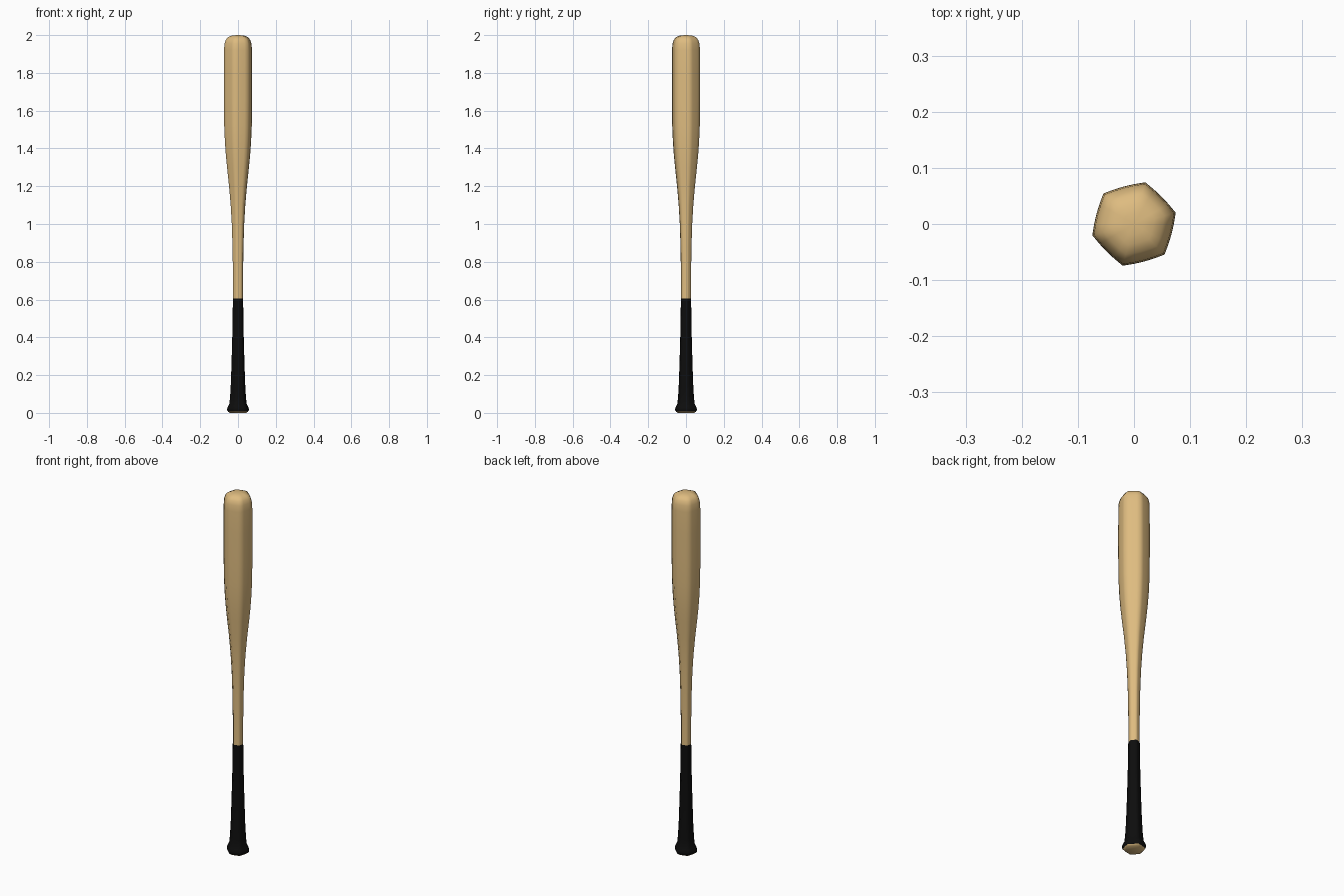
import bpy, bmesh, math

if "Cube" in bpy.data.objects:
    bpy.data.objects.remove(bpy.data.objects["Cube"])

# (height, corner radius) profile of the bat
PROFILE = [(0.0, 0.046), (0.007, 0.055), (0.014, 0.059), (0.024, 0.059), (0.036, 0.054),
           (0.05, 0.047), (0.09, 0.043), (0.16, 0.039), (0.28, 0.035), (0.42, 0.031),
           (0.605, 0.028), (0.75, 0.028), (0.88, 0.030), (1.0, 0.034), (1.1, 0.040),
           (1.2, 0.049), (1.3, 0.060), (1.37, 0.067), (1.44, 0.072), (1.52, 0.0755),
           (1.65, 0.077), (1.8, 0.077), (1.92, 0.0765), (1.955, 0.074), (1.975, 0.067),
           (1.988, 0.056), (1.996, 0.038), (1.999, 0.02)]
SIDES, SUB = 6, 4
BULGE = 0.25   # how far each flat side swells toward the circle
TURN = math.radians(15)


def material(name, color):
    m = bpy.data.materials.new(name)
    m.diffuse_color = (*color, 1)
    m.use_nodes = True
    m.node_tree.nodes["Principled BSDF"].inputs["Base Color"].default_value = m.diffuse_color
    return m


def section(bm, z, radius):
    # softly swollen hexagon
    ring = []
    for i in range(SIDES * SUB):
        a = 2 * math.pi * i / (SIDES * SUB)
        local = a % (2 * math.pi / SIDES) - math.pi / SIDES
        flat = math.cos(math.pi / SIDES) / math.cos(local)
        r = radius * (flat + BULGE * (1 - flat))
        ring.append(bm.verts.new((r * math.cos(a + TURN), r * math.sin(a + TURN), z)))
    return ring


bm = bmesh.new()
rings = [section(bm, z, r) for z, r in PROFILE]
for low, high in zip(rings, rings[1:]):
    n = len(low)
    for i in range(n):
        j = (i + 1) % n
        bm.faces.new((low[i], low[j], high[j], high[i]))
# rounded tip
tip = bm.verts.new((0, 0, 2.0))
for i, v in enumerate(rings[-1]):
    bm.faces.new((v, rings[-1][(i + 1) % len(rings[-1])], tip))
# knob base
bm.faces.new(list(reversed(rings[0])))

# black grip between the knob base and the bare handle
for f in bm.faces:
    f.material_index = 1 if 0.008 < f.calc_center_median().z < 0.605 else 0

mesh = bpy.data.meshes.new("bat")
bm.to_mesh(mesh)
bm.free()
mesh.materials.append(material("light wood", (0.73, 0.50, 0.215)))
mesh.materials.append(material("black grip", (0.004, 0.004, 0.004)))
bat = bpy.data.objects.new("bat", mesh)
bpy.context.collection.objects.link(bat)
bpy.context.view_layer.objects.active = bat
bat.select_set(True)
bpy.ops.object.shade_smooth_by_angle(angle=math.radians(50))
